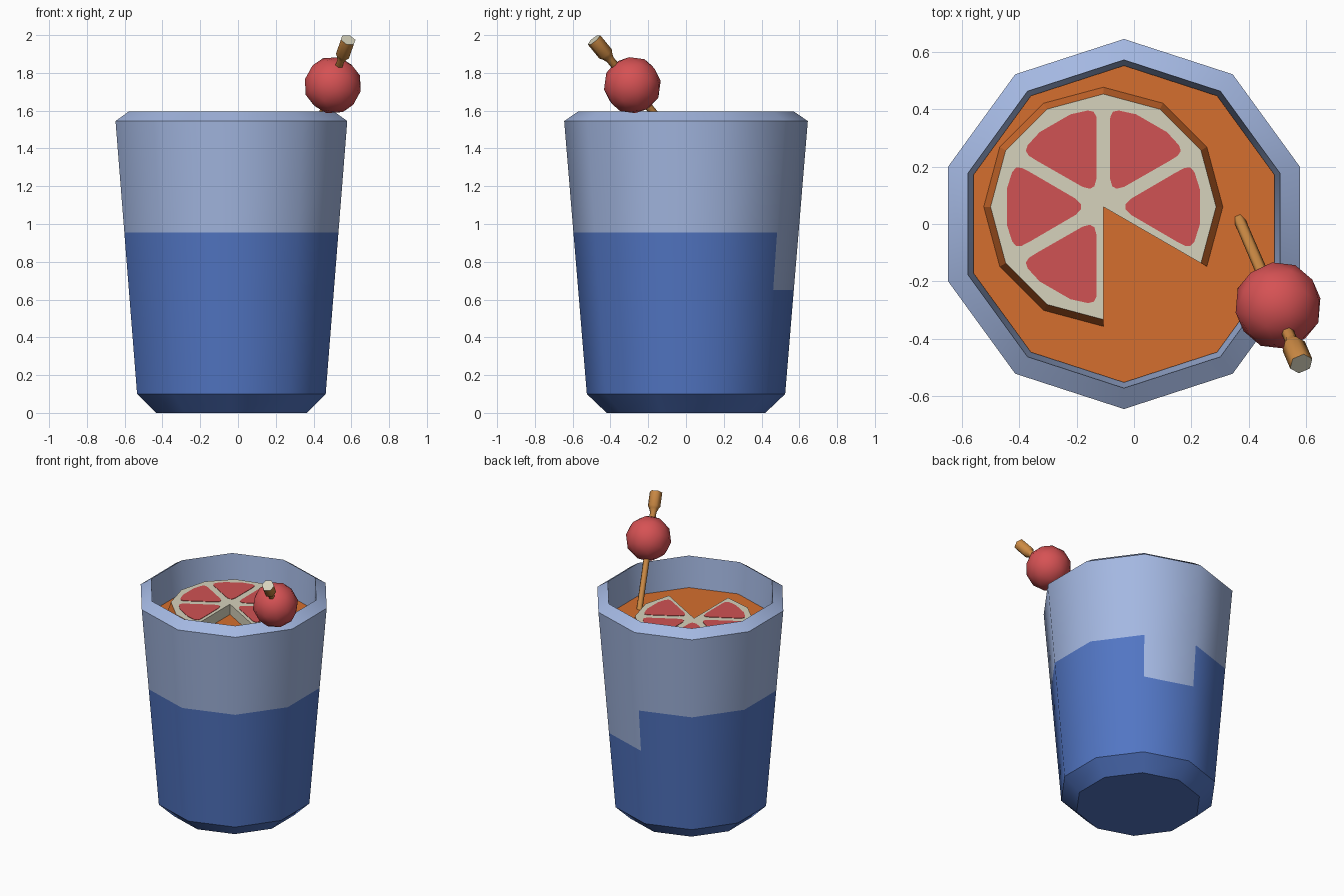
import bpy, bmesh, math
from mathutils import Vector

if "Cube" in bpy.data.objects:
    bpy.data.objects.remove(bpy.data.objects["Cube"])

def srgb(r, g, b):
    f = lambda c: (c / 255 / 12.92) if c < 10 else ((c / 255 + 0.055) / 1.055) ** 2.4
    return (f(r), f(g), f(b), 1)

def material(name, *rgb):
    m = bpy.data.materials.new(name)
    m.diffuse_color = srgb(*rgb)
    m.use_nodes = True
    m.node_tree.nodes["Principled BSDF"].inputs["Base Color"].default_value = m.diffuse_color
    return m

GLASS = material("pale_blue", 164, 184, 226)
BLUE = material("deep_blue", 82, 118, 196)
ORANGE = material("orange", 213, 110, 46)
CREAM = material("cream", 214, 210, 188)
RED = material("flesh_red", 208, 82, 83)
CHERRY = material("cherry_red", 214, 82, 84)
WOOD = material("wood", 204, 138, 68)

def finish(bm, name, mats, smooth=None):
    bmesh.ops.recalc_face_normals(bm, faces=bm.faces)
    me = bpy.data.meshes.new(name)
    bm.to_mesh(me)
    bm.free()
    ob = bpy.data.objects.new(name, me)
    bpy.context.collection.objects.link(ob)
    for m in mats:
        me.materials.append(m)
    if smooth:
        bpy.ops.object.select_all(action='DESELECT')
        ob.select_set(True)
        bpy.context.view_layer.objects.active = ob
        bpy.ops.object.shade_smooth_by_angle(angle=math.radians(smooth))
    return ob

def lathe(profile, n=10, cx=-0.035, start=18):
    """Capped n-sided solid from (radius, height) pairs; returns the side quads by [ring][side]."""
    bm = bmesh.new()
    rings = []
    for r, z in profile:
        rings.append([bm.verts.new((cx + r * math.cos(math.radians(start) + math.tau * k / n),
                                    r * math.sin(math.radians(start) + math.tau * k / n), z))
                      for k in range(n)])
    sides = [[bm.faces.new((a[k], a[(k + 1) % n], b[(k + 1) % n], b[k])) for k in range(n)]
             for a, b in zip(rings, rings[1:])]
    caps = [bm.faces.new(rings[0]), bm.faces.new(rings[-1])]
    return bm, sides, caps

# Cup: painted blue below 0.955, except one back facet where the paint stops at 0.65
wall = lambda z: 0.525 + (z - 0.1) * 0.083
bm, sides, caps = lathe([(0.42, 0), (wall(0.1), 0.1), (wall(0.65), 0.65), (wall(0.955), 0.955),
                         (0.645, 1.545), (0.572, 1.595), (0.45, 0.12)])
# straight inner wall kept parallel to the outside
for v in caps[1].verts:
    v.co.x = -0.035 + (v.co.x + 0.035) * 0.45 / 0.45
for ring in (0, 1, 2):
    for k, f in enumerate(sides[ring]):
        f.material_index = 0 if ring == 2 and k == 1 else 1
caps[0].material_index = 1
finish(bm, "cup", [GLASS, BLUE], 40)

# Drink
bm, _, _ = lathe([(0.44, 0.14), (0.5523, 1.37)])
finish(bm, "drink", [ORANGE])

# Fruit slice: twelve-sided disc with two sectors missing
SX, SY, TOP = -0.107, 0.06, 1.445
bm = bmesh.new()
def slice_ring(r, z):
    vs = [bm.verts.new((SX, SY, z))]
    for k in range(11):
        a = math.radians(-30 + 30 * k)
        vs.append(bm.verts.new((SX + r * math.cos(a), SY + r * math.sin(a), z)))
    return vs
lo, hi = slice_ring(0.42, 1.36), slice_ring(0.393, TOP)
bm.faces.new(lo)
bm.faces.new(hi)
for k in range(12):
    j = (k + 1) % 12
    f = bm.faces.new((lo[k], lo[j], hi[j], hi[k]))
    f.material_index = 0 if k in (0, 11) else 1
finish(bm, "fruit_slice", [CREAM, ORANGE])

# Flesh segments: thin rounded wedges on the slice
half = [(0.078, 0.5), (0.1, 0.97), (0.28, 1.0), (0.315, 0.99), (0.333, 0.93),
        (0.34, 0.8), (0.342, 0.4)]
outline = half + [(r, -f) for r, f in reversed(half)]
bm = bmesh.new()
for centre in (0, 60, 120, 180, 240):
    pts = []
    for r, f in outline:
        a = math.radians(centre) + f * (math.radians(30) - math.asin(0.023 / r))
        pts.append((SX + r * math.cos(a), SY + r * math.sin(a)))
    base = [bm.verts.new((x, y, TOP - 0.001)) for x, y in pts]
    top = [bm.verts.new((x, y, TOP + 0.003)) for x, y in pts]
    bm.faces.new(base)
    bm.faces.new(top)
    for k in range(len(pts)):
        j = (k + 1) % len(pts)
        bm.faces.new((base[k], base[j], top[j], top[k]))
finish(bm, "flesh_segments", [RED])

# Cocktail pick with a thicker handle and a cream end face
foot, tip = Vector((0.365, 0.02, 1.355)), Vector((0.583, -0.487, 1.975))
axis = tip - foot
L = axis.length
bm, sides, caps = lathe([(0.02, 0), (0.022, L - 0.14), (0.032, L - 0.115), (0.042, L - 0.1), (0.042, L)],
                        n=6, cx=0, start=0)
caps[1].material_index = 1
pick = finish(bm, "pick", [WOOD, CREAM], 65)
pick.location = foot
pick.rotation_euler = axis.to_track_quat('Z', 'Y').to_euler()

# Cherry
bm = bmesh.new()
bmesh.ops.create_icosphere(bm, subdivisions=2, radius=0.153)
cherry = finish(bm, "cherry", [CHERRY], 40)
cherry.location = (0.502, -0.284, 1.735)
cherry.rotation_euler = pick.rotation_euler
